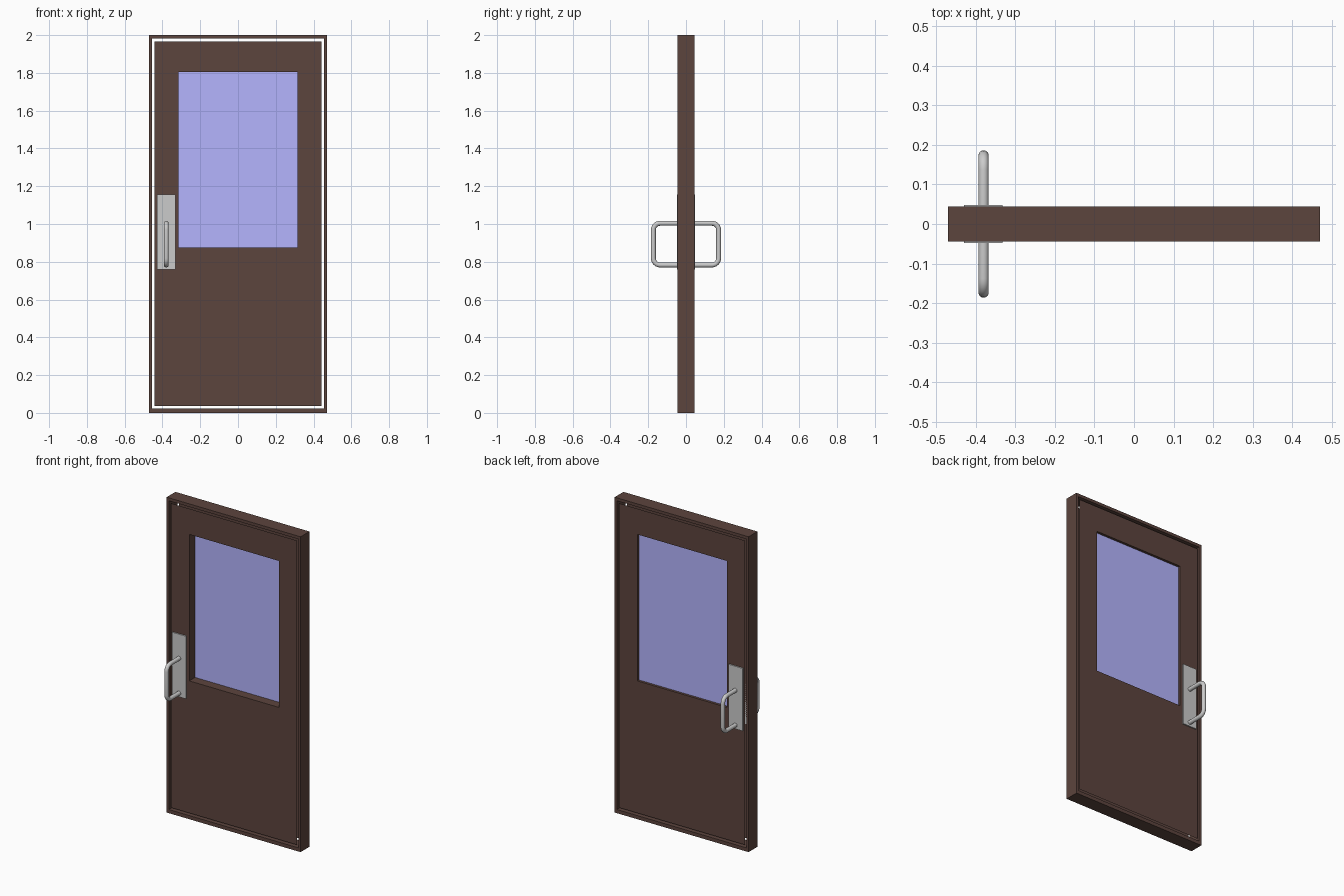
import bpy, bmesh, math
from mathutils import Vector

if "Cube" in bpy.data.objects:
    bpy.data.objects.remove(bpy.data.objects["Cube"])


def material(name, color):
    m = bpy.data.materials.new(name)
    m.diffuse_color = color
    m.use_nodes = True
    m.node_tree.nodes["Principled BSDF"].inputs["Base Color"].default_value = m.diffuse_color
    return m


def finish(name, bm, mat=None):
    bmesh.ops.recalc_face_normals(bm, faces=bm.faces)
    me = bpy.data.meshes.new(name)
    bm.to_mesh(me)
    bm.free()
    ob = bpy.data.objects.new(name, me)
    bpy.context.collection.objects.link(ob)
    if mat:
        me.materials.append(mat)
    return ob


def box(name, lo, hi, mat=None):
    bm = bmesh.new()
    bmesh.ops.create_cube(bm, size=1)
    for v in bm.verts:
        v.co = Vector([(a + b) / 2 + c * (b - a) for a, b, c in zip(lo, hi, v.co)])
    return finish(name, bm, mat)


def ring(name, outer, inner, depth, mat, outer_wall=True):
    """Rectangular ring; outer and inner are (half width, bottom, top)."""
    bm = bmesh.new()

    def loop(rect, y):
        w, b, t = rect
        return [bm.verts.new((x, y, z)) for x, z in ((-w, b), (w, b), (w, t), (-w, t))]

    of, fi = loop(outer, -depth), loop(inner, -depth)
    ob_, bi = loop(outer, depth), loop(inner, depth)
    pairs = [(of, fi), (fi, bi), (bi, ob_)]
    if outer_wall:
        pairs.append((ob_, of))
    for a, b in pairs:
        for i in range(4):
            j = (i + 1) % 4
            bm.faces.new((a[i], a[j], b[j], b[i]))
    return finish(name, bm, mat)


brown = material("dark_brown", (0.107, 0.058, 0.047, 1))
blue = material("window_blue", (0.46, 0.46, 1.0, 1))

# Door surround
ring("door_frame", (0.47, 0, 2.0), (0.454, 0.023, 1.981), 0.044, brown)

# Hollow door leaf: two skins joined by the window reveal, clear of the frame
window = (0.314, 0.875, 1.804)
ring("door_leaf", (0.443, 0.037, 1.967), window, 0.040, brown, outer_wall=False)

# Window pane, set towards the back
box("window_pane", (-0.314, 0.018, 0.875), (0.314, 0.024, 1.804), blue)


# Pull handle: rounded bracket path swept with a round section
def pull_handle(name, side, x=-0.38, reach=0.173, z0=0.783, z1=1.004, r=0.036):
    pts = [(0.042, z0)]
    for cz, start in ((z0 + r, -90), (z1 - r, 0)):
        for k in range(7):
            a = math.radians(start + 15 * k)
            pts.append((reach - r + r * math.cos(a), cz + r * math.sin(a)))
    pts.append((0.042, z1))
    cu = bpy.data.curves.new(name, 'CURVE')
    cu.dimensions = '3D'
    cu.bevel_depth = 0.013
    cu.bevel_resolution = 6
    sp = cu.splines.new('POLY')
    sp.points.add(len(pts) - 1)
    for p, (y, z) in zip(sp.points, pts):
        p.co = (x, side * y, z, 1)
    ob = bpy.data.objects.new(name, cu)
    bpy.context.collection.objects.link(ob)
    bpy.ops.object.select_all(action='DESELECT')
    bpy.context.view_layer.objects.active = ob
    ob.select_set(True)
    bpy.ops.object.convert(target='MESH')
    bpy.ops.object.shade_smooth_by_angle()


# Handle plate and pull on both faces
for side, label in ((-1, "front"), (1, "back")):
    ys = sorted((side * 0.040, side * 0.048))
    box(label + "_handle_plate", (-0.43, ys[0], 0.759), (-0.332, ys[1], 1.156))
    pull_handle(label + "_pull_handle", side)
